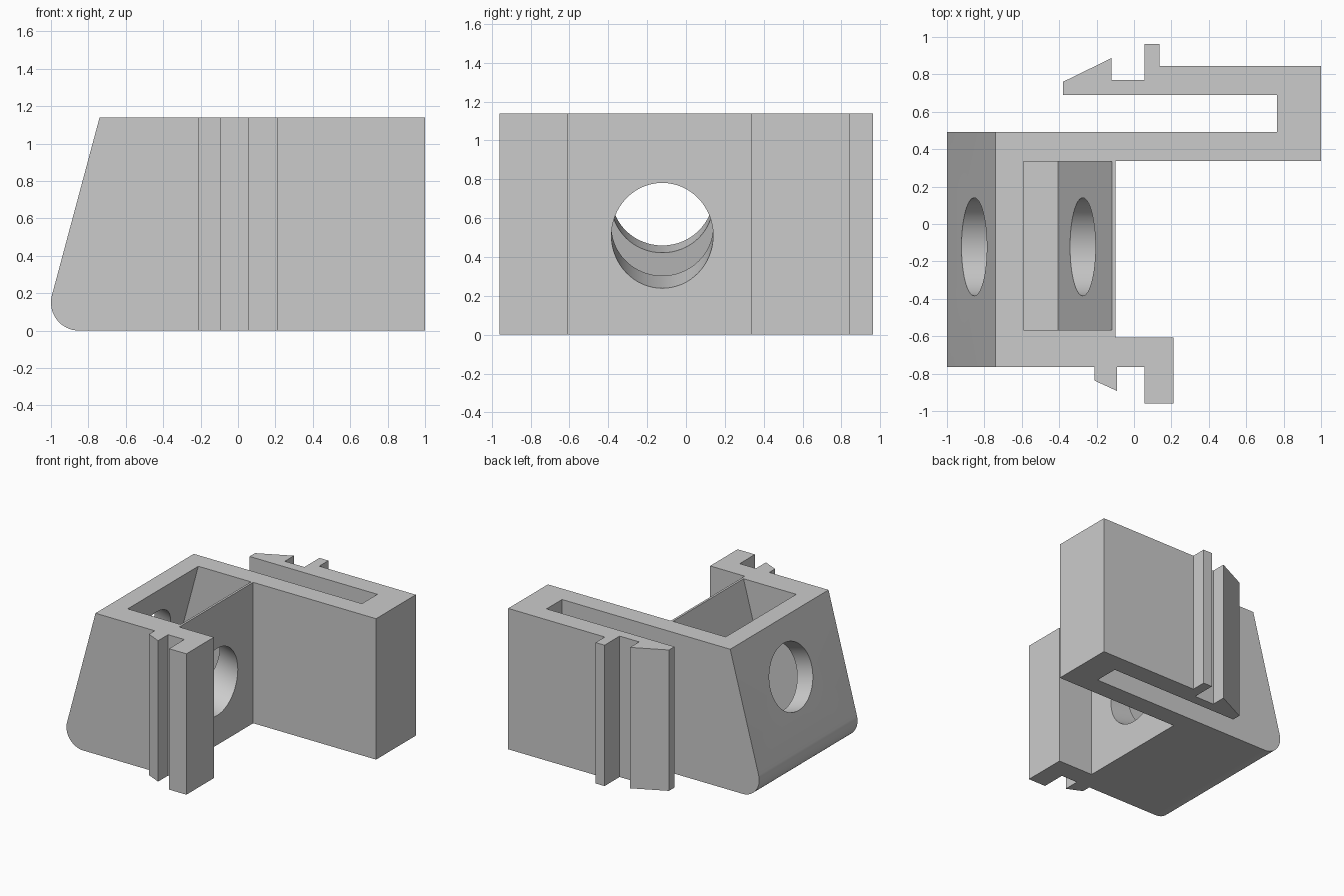
import bpy, bmesh, math
from mathutils import Matrix, Vector

cube = bpy.data.objects.get("Cube")
if cube:
    bpy.data.objects.remove(cube, do_unlink=True)

HEIGHT = 1.14
LEAN = math.radians(15)
SLOPE = math.tan(LEAN)

grey = bpy.data.materials.new("plain_grey")
grey.use_nodes = True
colour = (0.6, 0.6, 0.6, 1)
grey.diffuse_color = colour
grey.node_tree.nodes["Principled BSDF"].inputs["Base Color"].default_value = colour


def prism(name, points, offset):
    """Extrude a flat outline of 3D points along an offset."""
    bm = bmesh.new()
    face = bm.faces.new([bm.verts.new(p) for p in points])
    moved = bmesh.ops.extrude_face_region(bm, geom=[face])["geom"]
    verts = [g for g in moved if isinstance(g, bmesh.types.BMVert)]
    bmesh.ops.translate(bm, verts=verts, vec=offset)
    bmesh.ops.recalc_face_normals(bm, faces=bm.faces[:])
    return finish(name, bm)


def finish(name, bm):
    mesh = bpy.data.meshes.new(name)
    bm.to_mesh(mesh)
    bm.free()
    mesh.materials.append(grey)
    obj = bpy.data.objects.new(name, mesh)
    bpy.context.collection.objects.link(obj)
    return obj


def combine(target, tool, operation):
    """Apply a boolean and remove the helper."""
    mod = target.modifiers.new(operation.lower(), "BOOLEAN")
    mod.operation, mod.solver, mod.object = operation, "EXACT", tool
    bpy.context.view_layer.objects.active = target
    bpy.ops.object.modifier_apply(modifier=mod.name)
    bpy.data.objects.remove(tool, do_unlink=True)


# Plan outline: box, front clip, rear folded spring arm with its catches
plan = [
    (-1.2, -0.765), (-0.21, -0.765), (-0.21, -0.838), (-0.09, -0.893),
    (-0.09, -0.765), (0.055, -0.765), (0.055, -0.96), (0.21, -0.96),
    (0.21, -0.608), (-0.10, -0.608), (-0.10, 0.337), (1, 0.337),
    (1, 0.845), (0.135, 0.845), (0.135, 0.963), (0.055, 0.963),
    (0.055, 0.77), (-0.12, 0.77), (-0.12, 0.887), (-0.38, 0.76),
    (-0.38, 0.69), (0.765, 0.69), (0.765, 0.492), (-1.2, 0.492)]
body = prism("clip_bracket", [(x, y, 0) for x, y in plan], (0, 0, HEIGHT))

# Side outline: leaning end face with a rounded lower edge
r = 0.15
cx = r - 1
arc = []
for i in range(17):
    a = -math.pi / 2 - i / 16 * (math.pi / 2 + LEAN)
    arc.append((cx + r * math.cos(a), r + r * math.sin(a)))
tx, tz = arc[-1]
top = HEIGHT + 0.2
arc[0] = (cx, 0)
side = arc + [(tx + (top - tz) * SLOPE, top), (1.5, top), (1.5, -0.2), (cx, -0.2)]
# keep the flat underside flush by stopping the outline at z = 0
side = arc + [(tx + (top - tz) * SLOPE, top), (1.5, top), (1.5, 0)]
combine(body, prism("side_outline", [(x, -1.5, z) for x, z in side], (0, 3, 0)), "INTERSECT")

# Slanted pocket, open at the top
floor = 0.065


def lean_x(x_top, z):
    return x_top - (HEIGHT - z) * SLOPE


pocket = [(lean_x(-0.59, floor), floor), (lean_x(-0.118, floor), floor),
          (lean_x(-0.118, top), top), (lean_x(-0.59, top), top)]
combine(body, prism("pocket_cutter", [(x, -0.567, z) for x, z in pocket], (0, 0.902, 0)), "DIFFERENCE")

# Round bore square to the leaning face, through both walls
bm = bmesh.new()
axis = Vector((math.cos(LEAN), 0, -math.sin(LEAN)))
centre = Vector((-0.86, -0.122, 0.714)) + axis * 0.4
turn = axis.to_track_quat("Z", "Y").to_matrix().to_4x4()
bmesh.ops.create_cone(bm, cap_ends=True, segments=64, radius1=0.262, radius2=0.262,
                      depth=1.4, matrix=Matrix.Translation(centre) @ turn)
combine(body, finish("bore_cutter", bm), "DIFFERENCE")

# Smooth the bore and rounded edge, keep corners crisp
bpy.ops.object.select_all(action="DESELECT")
body.select_set(True)
bpy.context.view_layer.objects.active = body
bpy.ops.object.shade_smooth_by_angle(angle=math.radians(30))
